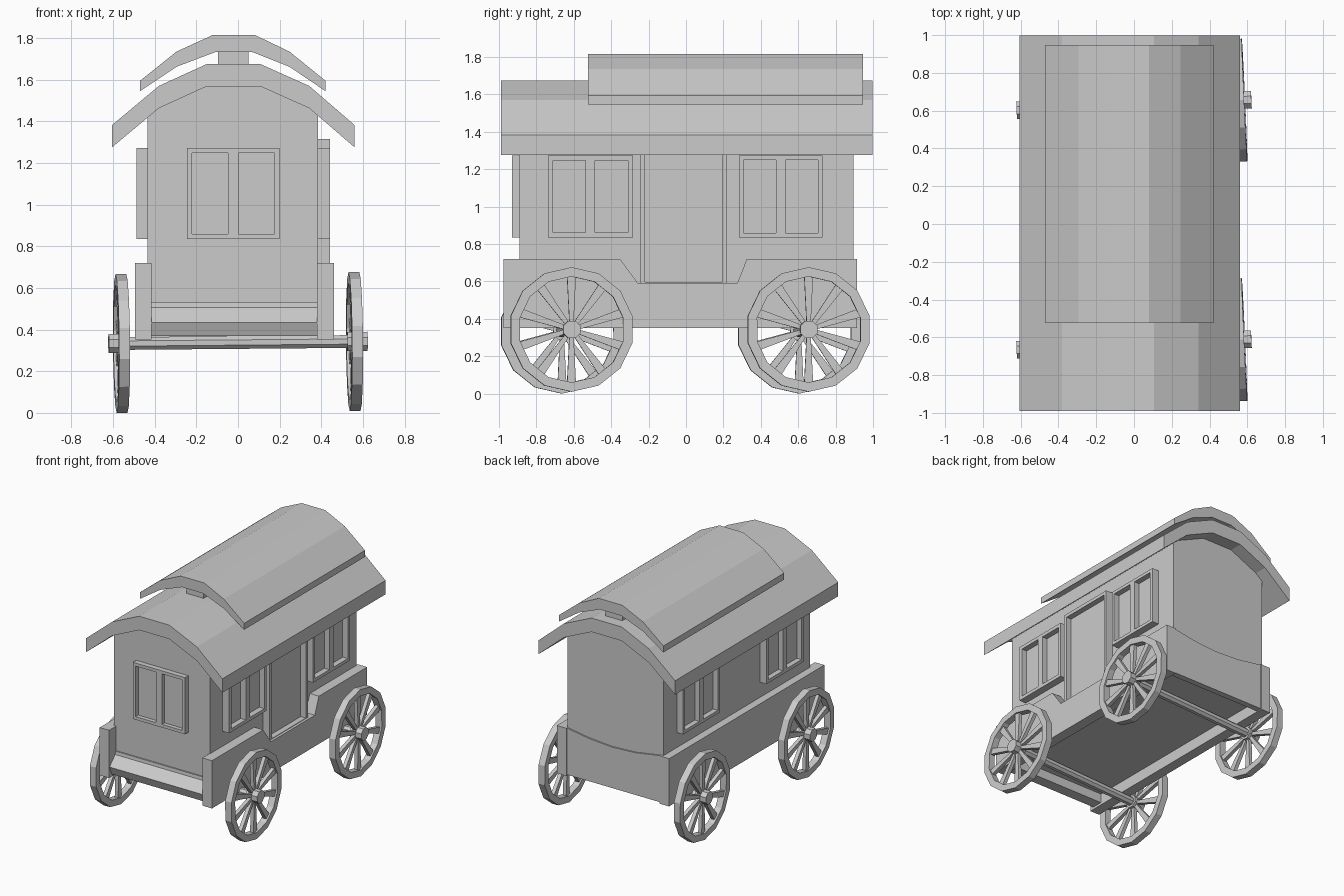
import bpy, bmesh
from math import sin, cos, pi, radians
from mathutils import Matrix

if "Cube" in bpy.data.objects:
    bpy.data.objects.remove(bpy.data.objects["Cube"])


def add_prism(bm, pts, axis, a, b):
    """Extrude a 2D profile from a to b: axis 'x' takes (y, z) points, axis 'y' takes (x, z)."""
    place = (lambda p, t: (t, p[0], p[1])) if axis == 'x' else (lambda p, t: (p[0], t, p[1]))
    lo = [bm.verts.new(place(p, a)) for p in pts]
    hi = [bm.verts.new(place(p, b)) for p in pts]
    n = len(pts)
    bm.faces.new(lo)
    bm.faces.new(hi[::-1])
    for i in range(n):
        j = (i + 1) % n
        bm.faces.new((lo[i], hi[i], hi[j], lo[j]))


def finish(name, bm, matrix=None):
    bmesh.ops.recalc_face_normals(bm, faces=bm.faces)
    mesh = bpy.data.meshes.new(name)
    bm.to_mesh(mesh)
    bm.free()
    ob = bpy.data.objects.new(name, mesh)
    bpy.context.collection.objects.link(ob)
    if matrix is not None:
        ob.matrix_world = matrix
    return ob


def prism(name, pts, axis, a, b):
    bm = bmesh.new()
    add_prism(bm, pts, axis, a, b)
    return finish(name, bm)


def rect(u0, u1, v0, v1):
    return [(u0, v0), (u1, v0), (u1, v1), (u0, v1)]


def ngon(n, r, start=0.0):
    return [(r * cos(start + 2 * pi * i / n), r * sin(start + 2 * pi * i / n)) for i in range(n)]


def framed_panel(name, axis, wall, out, u0, u1, v0, v1, border, mullion=0.0):
    """Raised frame on a wall plane with a recessed panel, optionally split in two."""
    bm = bmesh.new()
    bars = [rect(u0, u0 + border, v0, v1), rect(u1 - border, u1, v0, v1),
            rect(u0 + border, u1 - border, v0, v0 + border),
            rect(u0 + border, u1 - border, v1 - border, v1)]
    if mullion:
        m = (u0 + u1) / 2
        bars.append(rect(m - mullion / 2, m + mullion / 2, v0 + border, v1 - border))
    for bar in bars:
        add_prism(bm, bar, axis, wall, out)
    add_prism(bm, rect(u0 + border, u1 - border, v0 + border, v1 - border),
              axis, wall, wall + (out - wall) * 0.3)
    return finish(name, bm)


# Cabin walls with a rounded top
cabin = [(-.434, .44), (.385, .44), (.385, 1.43), (.34, 1.475), (.105, 1.58),
         (-.15, 1.58), (-.38, 1.475), (-.434, 1.43)]
prism("cabin", cabin, 'y', -.89, .895)

# Main roof, spacer and raised upper roof
roof = [(-.605, 1.382), (-.38, 1.57), (-.15, 1.675), (.107, 1.675), (.342, 1.57), (.56, 1.382)]
prism("main_roof", roof + [(x, z - .107) for x, z in reversed(roof)], 'y', -.99, .997)
upper = [(-.47, 1.595), (-.295, 1.735), (-.12, 1.815), (.08, 1.815), (.247, 1.735), (.42, 1.595)]
under = [(.42, 1.545), (.247, 1.662), (.07, 1.732), (-.11, 1.732), (-.295, 1.662), (-.47, 1.545)]
prism("upper_roof", upper + under, 'y', -.525, .947)
prism("roof_spacer", rect(-.095, .05, 1.66, 1.75), 'y', -.49, .91)

# Lower side boards: the right one is notched for the door
prism("left_side_board", rect(-.977, .913, .352, .72), 'x', -.495, -.415)
notched = [(-.977, .352), (.913, .352), (.913, .72), (.325, .72), (.275, .592),
           (-.258, .592), (-.353, .72), (-.977, .72)]
prism("right_side_board", notched, 'x', .38, .462)

# Rear board with a gently dipped top edge, and sloping front footboard
rear = [(-.42, .36), (.385, .36), (.385, .72), (.2, .69), (0, .675), (-.2, .685), (-.42, .72)]
prism("rear_board", rear, 'y', .86, .906)
foot = [(-.86, .53), (-.90, .53), (-.903, .505), (-.972, .435), (-.945, .37), (-.86, .37)]
prism("footboard", foot, 'x', -.42, .385)

# Windows on front and both sides, door on the right
framed_panel("front_window", 'y', -.885, -.93, -.245, .199, .835, 1.272, .024, .05)
for side, wall, out in (("left", -.43, -.487), ("right", .38, .442)):
    framed_panel(side + "_front_window", 'x', wall, out, -.738, -.284, .835, 1.272, .026, .05)
    framed_panel(side + "_rear_window", 'x', wall, out, .283, .73, .835, 1.272, .024, .05)
framed_panel("door", 'x', .38, .442, -.245, .22, .57, 1.315, .026)


def wheel(name, x, side, matrix):
    bm = bmesh.new()
    n, w = 14, .026
    # Rim
    outer, inner = ngon(n, .333, pi / 2), ngon(n, .283, pi / 2)
    rings = [[bm.verts.new((x + t, *p)) for p in pts]
             for t, pts in ((-w, outer), (w, outer), (w, inner), (-w, inner))]
    for k in range(4):
        a, b = rings[k], rings[(k + 1) % 4]
        for i in range(n):
            j = (i + 1) % n
            bm.faces.new((a[i], a[j], b[j], b[i]))
    # Flared spokes
    for i in range(10):
        t = pi / 2 + 2 * pi * i / 10
        c, s = cos(t), sin(t)
        quad = [(.03, -.011), (.29, -.024), (.29, .024), (.03, .011)]
        add_prism(bm, [(r * c - q * s, r * s + q * c) for r, q in quad], 'x', x - .014, x + .014)
    # Hub
    add_prism(bm, ngon(8, .05, pi / 8), 'x', x - side * .035, x + side * .062)
    finish(name, bm, matrix)


# Axles with wheels, slightly skewed under the cabin
for end, y in (("front", -.638), ("rear", .63)):
    m = (Matrix.Translation((0, y, .338)) @ Matrix.Rotation(radians(2.6), 4, 'Z')
         @ Matrix.Rotation(radians(-.5), 4, 'Y'))
    bm = bmesh.new()
    add_prism(bm, ngon(8, .033, pi / 8), 'x', -.56, .56)
    finish(end + "_axle", bm, m)
    for label, side in (("left", -1), ("right", 1)):
        wheel(f"{end}_{label}_wheel", side * .56, side, m)
